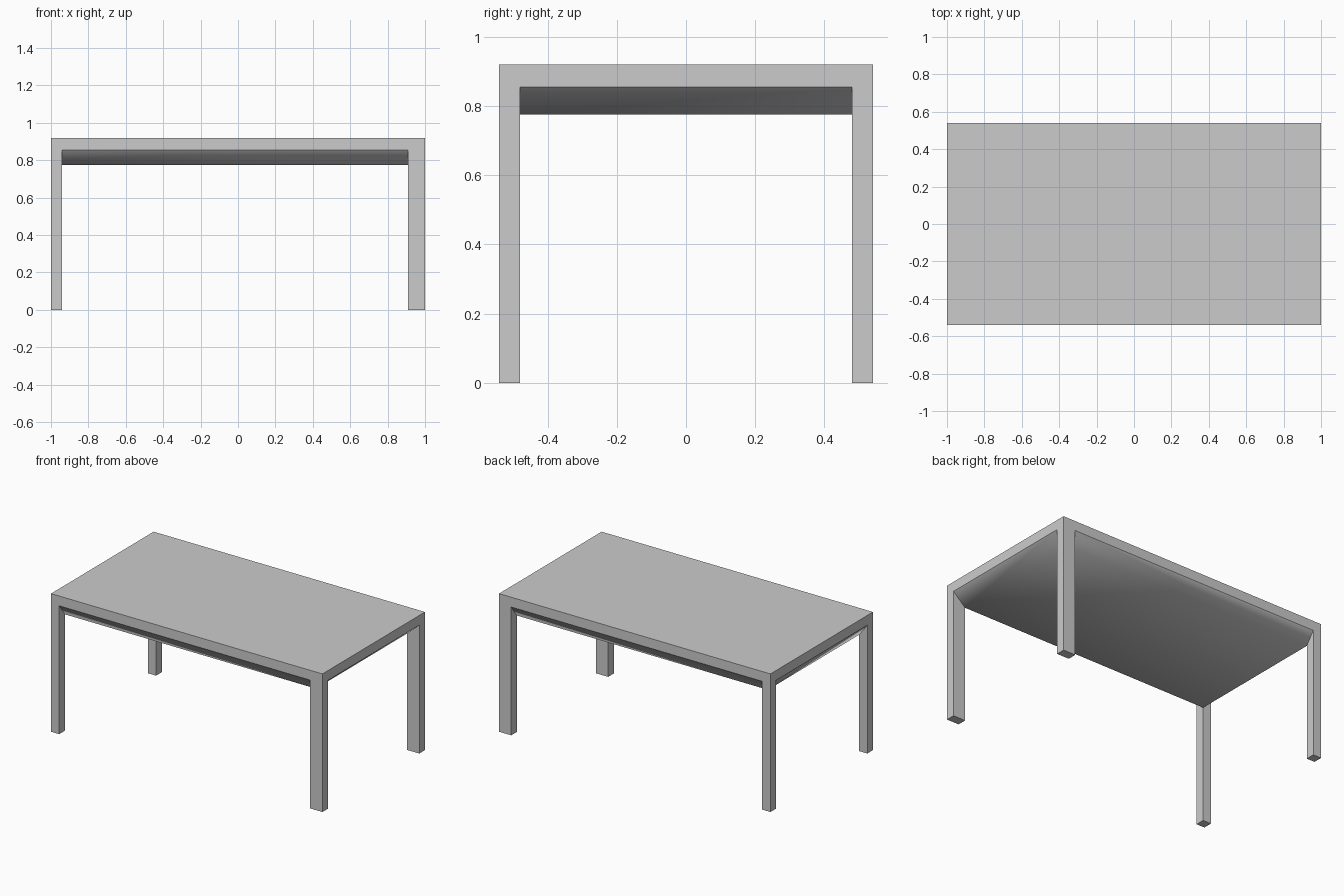
import bpy, bmesh
from math import radians

if "Cube" in bpy.data.objects:
    bpy.data.objects.remove(bpy.data.objects["Cube"])

XS = [-1.0, -0.94, 0.91, 1.0]      # outer edges and inner leg lines
YS = [-0.54, -0.48, 0.48, 0.54]
TOP, RIM, BELLY = 0.92, 0.855, 0.775

bm = bmesh.new()

# Underside laid out as a 3 x 3 grid; its inner corners hang lower, sloping the borders
grid = [[bm.verts.new((x, y, BELLY if i in (1, 2) and j in (1, 2) else RIM))
         for j, y in enumerate(YS)] for i, x in enumerate(XS)]
cells = {(i, j): bm.faces.new((grid[i][j], grid[i][j + 1], grid[i + 1][j + 1], grid[i + 1][j]))
         for i in range(3) for j in range(3)}
corners = [cells[i, j] for i in (0, 2) for j in (0, 2)]

# Legs: corner cells pulled down to the floor
legs = bmesh.ops.extrude_face_region(bm, geom=corners)
for v in legs["geom"]:
    if isinstance(v, bmesh.types.BMVert):
        v.co.z = 0.0

# Tabletop: rim walls and a single top face
ring = ([grid[i][0] for i in range(4)] + [grid[3][j] for j in (1, 2, 3)]
        + [grid[i][3] for i in (2, 1, 0)] + [grid[0][j] for j in (2, 1)])
upper = [bm.verts.new((v.co.x, v.co.y, TOP)) for v in ring]
for k in range(len(ring)):
    n = (k + 1) % len(ring)
    bm.faces.new((ring[k], ring[n], upper[n], upper[k]))
bm.faces.new(upper)

# Merge flat areas so rim and legs read as one piece
bmesh.ops.recalc_face_normals(bm, faces=bm.faces)
bmesh.ops.dissolve_limit(bm, angle_limit=radians(1), verts=bm.verts, edges=bm.edges)
bm.normal_update()

# Smooth shading only across the sloped underside
under = {f for f in bm.faces if f.normal.z < -0.3 and f.calc_center_median().z > 0.5}
for f in under:
    f.smooth = True
for e in bm.edges:
    e.smooth = all(f in under for f in e.link_faces)

mesh = bpy.data.meshes.new("table")
bm.to_mesh(mesh)
bm.free()
bpy.context.collection.objects.link(bpy.data.objects.new("table", mesh))
